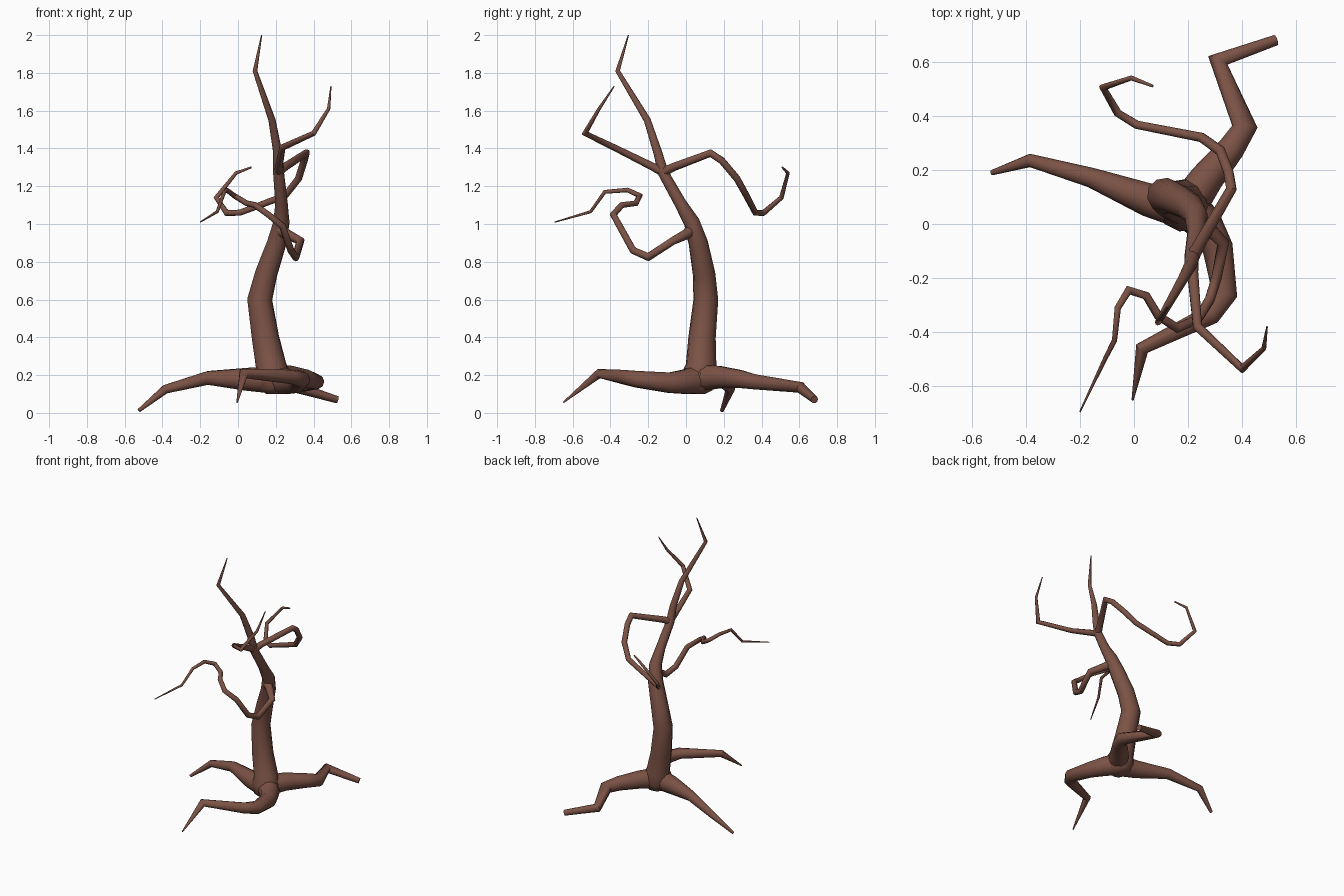
import bpy, bmesh, math
from mathutils import Vector

SIDES = 10
bark = bpy.data.materials.new("bark")
bark.diffuse_color = (0.20, 0.085, 0.06, 1)


def tube(name, path):
    """Tapered tube through (x, y, z, radius) points, capped at both ends."""
    pts = [Vector(p[:3]) for p in path]
    dirs = [(b - a).normalized() for a, b in zip(pts, pts[1:])]
    bm = bmesh.new()
    rings = []
    normal = dirs[0].orthogonal().normalized()
    for i, (c, p) in enumerate(zip(pts, path)):
        d1, d2 = dirs[max(i - 1, 0)], dirs[min(i, len(dirs) - 1)]
        t = (d1 + d2).normalized()
        normal = (normal - t * normal.dot(t)).normalized()
        side = t.cross(normal)
        bend = d2 - d1
        stretch = min(1 / max(t.dot(d1), 0.1), 1.3) - 1
        ring = []
        for k in range(SIDES):
            a = 2 * math.pi * k / SIDES
            o = (normal * math.cos(a) + side * math.sin(a)) * p[3]
            if bend.length > 1e-4:
                b = bend.normalized()
                o += b * o.dot(b) * stretch   # keep thickness in the bends
            ring.append(bm.verts.new(c + o))
        rings.append(ring)
    for r, s in zip(rings, rings[1:]):
        for k in range(SIDES):
            n = (k + 1) % SIDES
            bm.faces.new((r[k], r[n], s[n], s[k]))
    bm.faces.new(rings[0][::-1])
    bm.faces.new(rings[-1])
    bmesh.ops.recalc_face_normals(bm, faces=bm.faces)
    me = bpy.data.meshes.new(name)
    bm.to_mesh(me)
    bm.free()
    ob = bpy.data.objects.new(name, me)
    bpy.context.collection.objects.link(ob)
    me.materials.append(bark)
    bpy.ops.object.select_all(action='DESELECT')
    ob.select_set(True)
    bpy.context.view_layer.objects.active = ob
    bpy.ops.object.shade_smooth_by_angle(angle=math.radians(50))


# Trunk, from the root hub to the top twig
tube("trunk", [
    (0.19, 0.06, 0.10, 0.04), (0.19, 0.06, 0.125, 0.08), (0.185, 0.07, 0.19, 0.10),
    (0.175, 0.08, 0.25, 0.082), (0.145, 0.085, 0.40, 0.073), (0.115, 0.105, 0.60, 0.066),
    (0.15, 0.095, 0.74, 0.060), (0.205, 0.065, 0.90, 0.052), (0.23, 0.03, 1.01, 0.043),
    (0.23, -0.03, 1.11, 0.033), (0.215, -0.12, 1.27, 0.029), (0.21, -0.15, 1.38, 0.024),
    (0.18, -0.205, 1.55, 0.019), (0.09, -0.362, 1.81, 0.012), (0.125, -0.305, 2.0, 0.003)])

# Roots
tube("left_root", [
    (0.20, 0.05, 0.175, 0.075), (0.05, 0.09, 0.178, 0.062), (-0.16, 0.172, 0.185, 0.037),
    (-0.385, 0.235, 0.125, 0.024), (-0.525, 0.19, 0.012, 0.010)])
tube("back_root", [
    (0.18, 0.04, 0.18, 0.075), (0.27, 0.17, 0.19, 0.062), (0.36, 0.28, 0.18, 0.050),
    (0.41, 0.36, 0.165, 0.042), (0.31, 0.605, 0.135, 0.030), (0.525, 0.68, 0.07, 0.020)])
tube("front_root", [
    (0.18, 0.08, 0.18, 0.08), (0.26, 0.0, 0.165, 0.068), (0.31, -0.09, 0.16, 0.056),
    (0.335, -0.26, 0.178, 0.045), (0.285, -0.335, 0.19, 0.038), (0.03, -0.46, 0.208, 0.024),
    (-0.005, -0.65, 0.055, 0.004)])

# Branches
tube("lower_branch", [
    (0.22, 0.03, 0.97, 0.035), (0.26, 0.0, 0.945, 0.027), (0.33, -0.07, 0.91, 0.021),
    (0.305, -0.20, 0.825, 0.020), (0.28, -0.28, 0.86, 0.019), (0.235, -0.352, 0.99, 0.018),
    (0.16, -0.385, 1.05, 0.017), (0.09, -0.34, 1.10, 0.016), (0.045, -0.265, 1.11, 0.015),
    (-0.02, -0.245, 1.15, 0.014), (-0.06, -0.31, 1.18, 0.012), (-0.072, -0.43, 1.17, 0.010),
    (-0.11, -0.505, 1.065, 0.008), (-0.20, -0.695, 1.01, 0.003)])
tube("back_branch", [
    (0.212, -0.13, 1.27, 0.026), (0.245, -0.07, 1.30, 0.022), (0.36, 0.13, 1.375, 0.019),
    (0.35, 0.19, 1.335, 0.019), (0.32, 0.27, 1.24, 0.019), (0.25, 0.32, 1.15, 0.018),
    (0.01, 0.367, 1.06, 0.016), (-0.06, 0.41, 1.058, 0.015), (-0.115, 0.505, 1.14, 0.012),
    (-0.01, 0.54, 1.27, 0.009), (0.07, 0.51, 1.30, 0.005)])
tube("front_branch", [
    (0.215, -0.11, 1.27, 0.026), (0.217, -0.18, 1.305, 0.021), (0.235, -0.38, 1.405, 0.017),
    (0.40, -0.535, 1.48, 0.014), (0.48, -0.46, 1.61, 0.009), (0.492, -0.38, 1.73, 0.003)])
